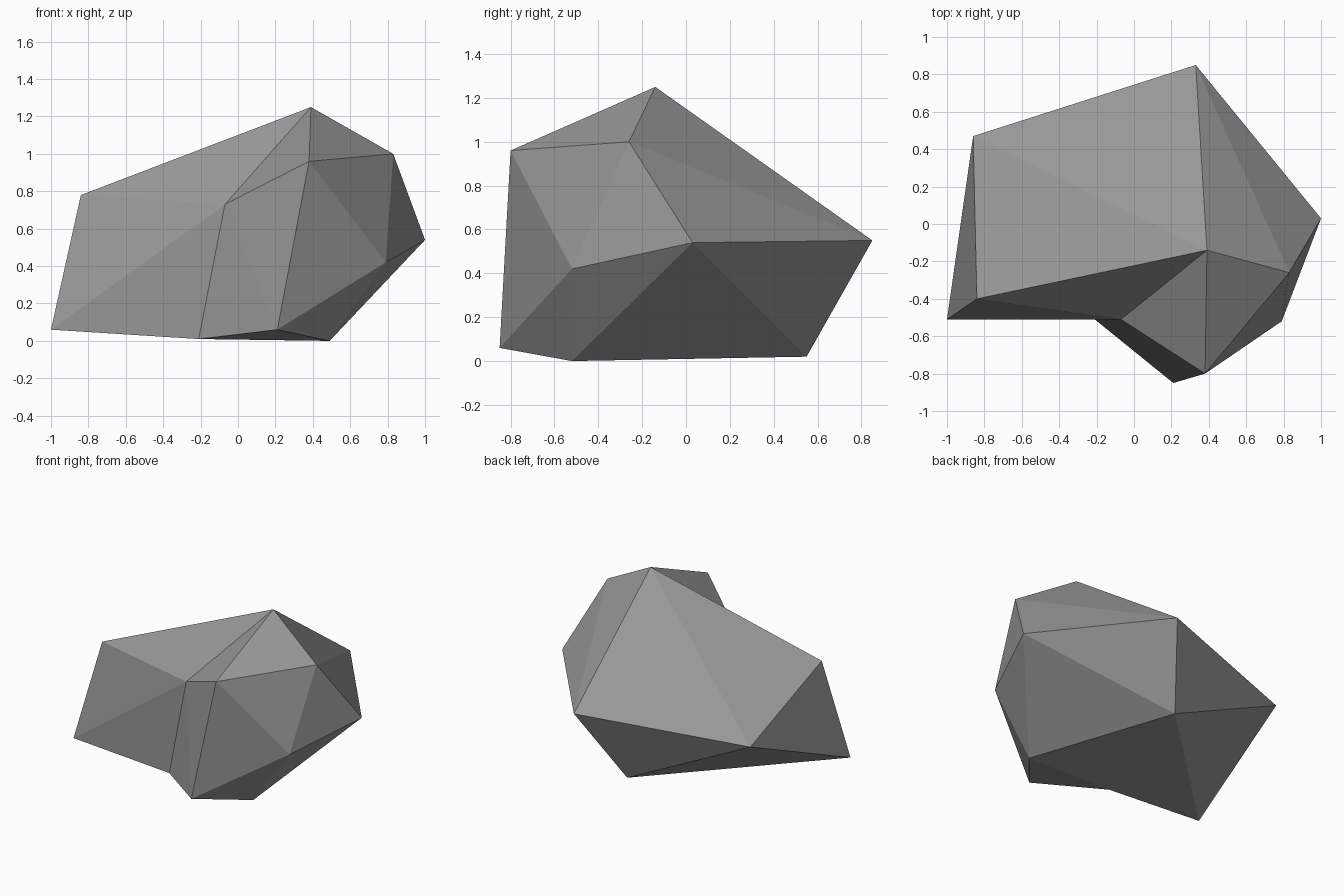
import bpy
import bmesh

# Remove the default cube
default_cube = bpy.data.objects.get("Cube")
if default_cube:
    bpy.data.objects.remove(default_cube, do_unlink=True)


def make_material(name, colour):
    material = bpy.data.materials.new(name)
    material.use_nodes = True
    material.diffuse_color = colour
    shader = material.node_tree.nodes["Principled BSDF"]
    shader.inputs["Base Color"].default_value = colour
    shader.inputs["Roughness"].default_value = 0.9
    return material


# Corners of the boulder, keyed by letter
corners = {
    "A": (0.39, -0.14, 1.25),    # peak
    "B": (-0.84, -0.40, 0.78),   # right shoulder
    "C": (-1.0, -0.51, 0.06),    # right toe
    "D": (-0.07, -0.51, 0.73),   # top of the front crease
    "E": (0.38, -0.80, 0.96),    # front brow
    "F": (0.83, -0.26, 1.0),     # left shoulder
    "G": (1.0, 0.03, 0.54),      # left tip
    "H": (0.79, -0.52, 0.42),    # front left corner
    "I": (0.49, -0.52, 0.0),     # left foot
    "J": (0.21, -0.85, 0.06),    # front foot
    "K": (-0.21, -0.51, 0.01),   # foot of the front crease
    "L": (0.33, 0.85, 0.55),     # back tip
    "M": (-0.86, 0.47, 0.475),   # back right corner
    "N": (0.10, 0.55, 0.02),     # back foot
}

# Facets grouped by side, three corners each
facets = {
    "top": "ALM AMB AEF AFL",
    "front": "ABD BCD CKD DEA DKJ DJE EJH EHF",
    "left": "FHG FGL HIG HJI GLN GNI",
    "back and right": "MLN CNM BCM",
    "underside": "KJI KIN KCN",
}


def build_boulder(name, material):
    bm = bmesh.new()
    points = {key: bm.verts.new(place) for key, place in corners.items()}
    for side in facets.values():
        for facet in side.split():
            bm.faces.new([points[key] for key in facet])
    bmesh.ops.recalc_face_normals(bm, faces=bm.faces)
    for face in bm.faces:
        face.smooth = False
    mesh = bpy.data.meshes.new(name)
    bm.to_mesh(mesh)
    bm.free()
    mesh.materials.append(material)
    boulder = bpy.data.objects.new(name, mesh)
    bpy.context.collection.objects.link(boulder)
    return boulder


stone_grey = make_material("stone_grey", (0.31, 0.31, 0.31, 1.0))
build_boulder("boulder", stone_grey)
